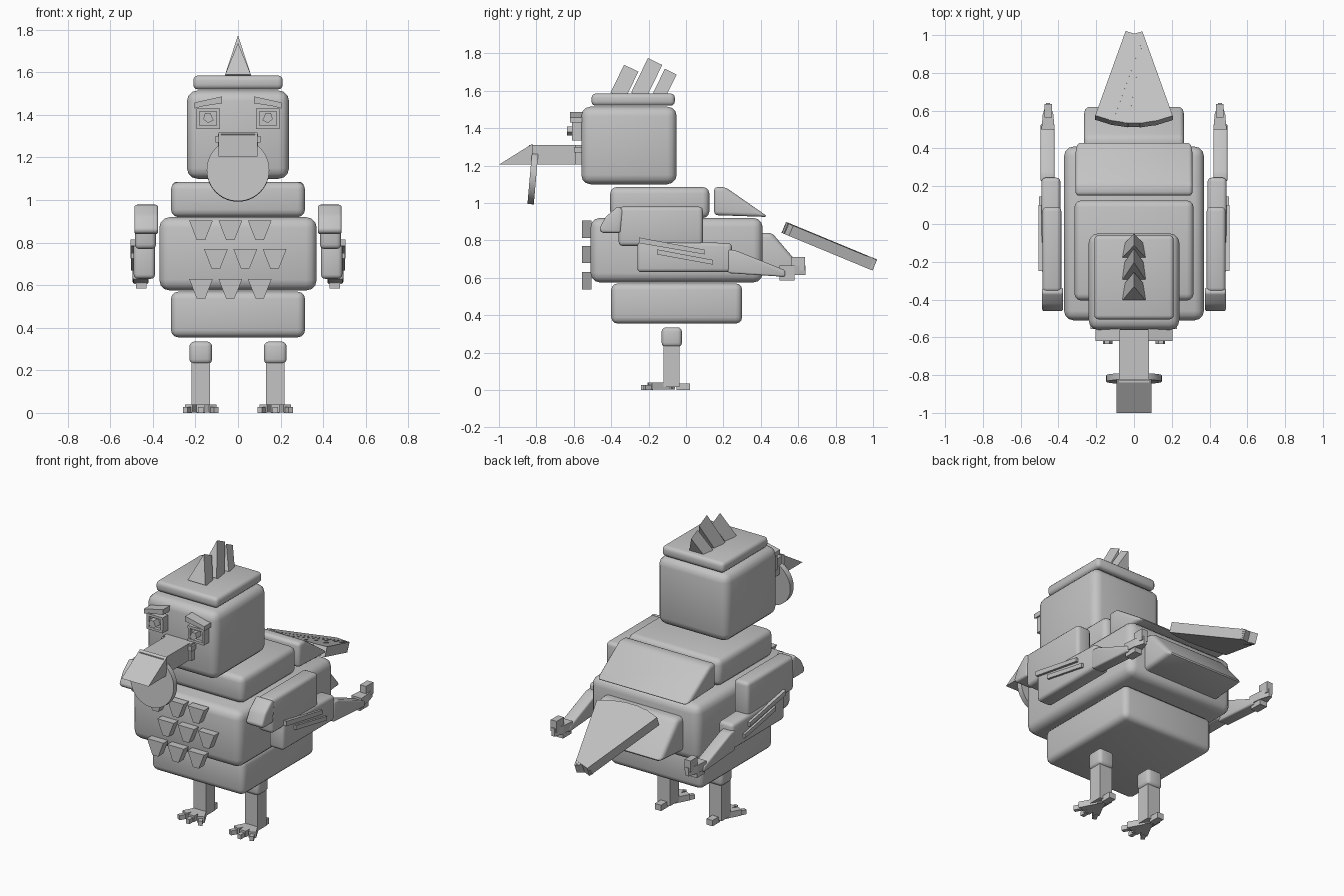
import bpy, bmesh, math
from mathutils import Matrix, Vector

if "Cube" in bpy.data.objects:
    bpy.data.objects.remove(bpy.data.objects["Cube"])

grey = bpy.data.materials.new("plain_grey")
grey.diffuse_color = (0.55, 0.55, 0.55, 1)
grey.use_nodes = True
grey.node_tree.nodes["Principled BSDF"].inputs["Base Color"].default_value = grey.diffuse_color


def finish(name, bm, bevel=0, segments=3, matrix=None):
    """Turn a bmesh into a named object, with optional soft bevel."""
    bmesh.ops.recalc_face_normals(bm, faces=bm.faces)
    if bevel:
        bmesh.ops.bevel(bm, geom=bm.edges[:], offset=bevel, segments=segments,
                        profile=0.5, affect='EDGES', clamp_overlap=True)
    if matrix:
        bm.transform(matrix)
    mesh = bpy.data.meshes.new(name)
    bm.to_mesh(mesh)
    bm.free()
    mesh.materials.append(grey)
    ob = bpy.data.objects.new(name, mesh)
    bpy.context.collection.objects.link(ob)
    bpy.ops.object.select_all(action='DESELECT')
    ob.select_set(True)
    bpy.context.view_layer.objects.active = ob
    if bevel:
        bpy.ops.object.shade_smooth_by_angle(angle=math.radians(35))
    return ob


def prism(name, pts, axis, a, b, bevel=0, matrix=None):
    """Extrude a profile along x (points are y,z), y (x,z) or z (x,y)."""
    bm = bmesh.new()

    def place(p, t):
        return {'x': (t, p[0], p[1]), 'y': (p[0], t, p[1]), 'z': (p[0], p[1], t)}[axis]
    lo = [bm.verts.new(place(p, a)) for p in pts]
    hi = [bm.verts.new(place(p, b)) for p in pts]
    bm.faces.new(lo)
    bm.faces.new(hi[::-1])
    n = len(pts)
    for i in range(n):
        j = (i + 1) % n
        bm.faces.new((lo[i], lo[j], hi[j], hi[i]))
    return finish(name, bm, bevel, matrix=matrix)


def box(name, x, y, z, bevel=0, matrix=None):
    pts = [(y[0], z[0]), (y[1], z[0]), (y[1], z[1]), (y[0], z[1])]
    return prism(name, pts, 'x', x[0], x[1], bevel, matrix)


def pose(loc, axis, degrees):
    return Matrix.Translation(loc) @ Matrix.Rotation(math.radians(degrees), 4, axis)


# Stacked body blocks and head
box("lower_body", (-.315, .315), (-.4, .3), (.355, .57), .035)
box("body", (-.37, .37), (-.51, .41), (.575, .92), .05)
box("upper_chest", (-.315, .315), (-.405, .125), (.92, 1.085), .035)
box("head", (-.24, .24), (-.56, -.05), (1.10, 1.515), .05)
box("head_cap", (-.21, .21), (-.505, -.06), (1.52, 1.585), .022)

# Back slope and tail root
prism("back_slope", [(.15, 1.085), (.21, 1.085), (.44, .925), (.15, .935)],
      'x', -.31, .31, .02)
prism("tail_root", [(.36, .84), (.46, .84), (.63, .64), (.36, .62)],
      'x', -.265, .265, .025)

# Tail feathers: slats fanned from the narrow rear end
tilt = pose((0, .985, .675), 'X', -22.5)
for i in range(5):
    fan = Matrix.Rotation(math.radians((i - 2) * 9.2), 4, 'Z')
    box(f"tail_feather_{i}", (-.05, .05), (-.5, .01), (-.025 - .001 * i, .035 - .001 * i),
        0, tilt @ fan)

# Crest: three triangular spikes leaning back
for i, (y, h, t) in enumerate([(-.365, .165, .085), (-.255, .205, .085), (-.145, .145, .07)]):
    prism(f"crest_{i}", [(-.06, 0), (.06, 0), (0, h)], 'y', -t / 2, t / 2,
          0, pose((0, y, 1.572), 'X', -26))

# Beak with sloped tip, nostrils and hanging wattle disc
box("beak", (-.08, .08), (-.84, -.54), (1.205, 1.31))
prism("beak_tip", [(-.82, 1.317), (-1, 1.205), (-.82, 1.205)], 'x', -.092, .092)
box("beak_root", (-.095, .095), (-.59, -.55), (1.205, 1.31))
bm = bmesh.new()
bmesh.ops.create_cone(bm, cap_ends=True, segments=48, radius1=.147, radius2=.147, depth=.034)
disc = finish("wattle_disc", bm, 0, matrix=pose((0, -.818, 1.14), 'X', 85))
bpy.ops.object.shade_smooth_by_angle(angle=math.radians(35))

# Parts repeated on both sides
for s, side in ((-1, "left"), (1, "right")):
    def sx(a, b):
        return (s * a, s * b)

    # Eye frame, built as four bars, with pupil and brow
    box(f"{side}_eye_plate", sx(.085, .195), (-.59, -.55), (1.34, 1.425))
    box(f"{side}_eye_top", sx(.085, .195), (-.61, -.55), (1.415, 1.43))
    box(f"{side}_eye_bottom", sx(.085, .195), (-.61, -.55), (1.335, 1.35))
    box(f"{side}_eye_inner", sx(.085, .1), (-.609, -.55), (1.345, 1.42))
    box(f"{side}_eye_outer", sx(.18, .195), (-.609, -.55), (1.345, 1.42))
    prism(f"{side}_pupil", [(s * x, z) for x, z in
          [(.115, 1.375), (.14, 1.362), (.163, 1.38), (.155, 1.41), (.13, 1.408)]],
          'y', -.635, -.58)
    prism(f"{side}_brow", [(s * x, z) for x, z in
          [(.075, 1.455), (.075, 1.487), (.205, 1.458), (.205, 1.43), (.17, 1.44)]],
          'y', -.62, -.55)
    box(f"{side}_nostril", sx(.08, .105), (-.6, -.55), (1.27, 1.3))

    # Wing: shoulder, upper arm, forearm, wrist, fingers
    prism(f"{side}_shoulder", [(-.465, .86), (-.43, .925), (-.365, .982), (-.335, .965),
          (-.35, .84), (-.45, .84)], 'x', s * .375, s * .487, .015)
    box(f"{side}_upper_arm", sx(.385, .485), (-.36, .09), (.77, .98), .022,
        Matrix.Translation((0, 0, 0)))
    prism(f"{side}_forearm", [(-.26, .63), (.245, .63), (.245, .785), (-.26, .80)],
          'x', s * .39, s * .49, .02)
    prism(f"{side}_wrist", [(.225, .75), (.27, .745), (.53, .64), (.53, .605), (.225, .625)],
          'x', s * .42, s * .495, .01)
    prism(f"{side}_finger_upper", [(s * x, y) for x, y in
          [(.42, .5), (.49, .5), (.483, .58), (.465, .64), (.445, .64), (.427, .58)]],
          'z', .615, .665)
    box(f"{side}_finger_tip", sx(.435, .475), (.565, .635), (.64, .71))
    box(f"{side}_finger_lower", sx(.43, .48), (.5, .58), (.585, .63))

    # Slanted feather strips on the forearm
    prism(f"{side}_strip_upper", [(-.25, .815), (.1, .75), (.1, .725), (-.25, .785)],
          'x', s * .47, s * .505)
    prism(f"{side}_strip_lower", [(-.155, .752), (.145, .695), (.145, .67), (-.155, .725)],
          'x', s * .47, s * .503)

    # Leg and foot
    cx = s * .175
    box(f"{side}_knee", (cx - .053, cx + .053), (-.13, -.022), (.23, .335), .022)
    box(f"{side}_shin", (cx - .043, cx + .043), (-.12, -.035), (.015, .25))
    for k, angle in enumerate((-28, 0, 28)):
        m = pose((cx, -.085, 0), 'Z', angle)
        box(f"{side}_toe_{k}", (-.021, .021), (-.12, .02), (.003, .04), 0, m)
        box(f"{side}_claw_{k}", (-.012, .012), (-.155, -.11), (0, .028), 0, m)
    box(f"{side}_back_toe", (cx - .021, cx + .021), (-.05, .022), (0, .036))

# Chest feathers: three staggered rows of downward trapezoids
for r, z in enumerate((.905, .77, .63)):
    for c in range(3):
        x = -.174 + .138 * c + (.07 if r == 1 else 0)
        prism(f"chest_feather_{r}_{c}",
              [(x - .056, z), (x + .056, z), (x + .02, z - .092), (x - .02, z - .092)],
              'y', -.555, -.505)
